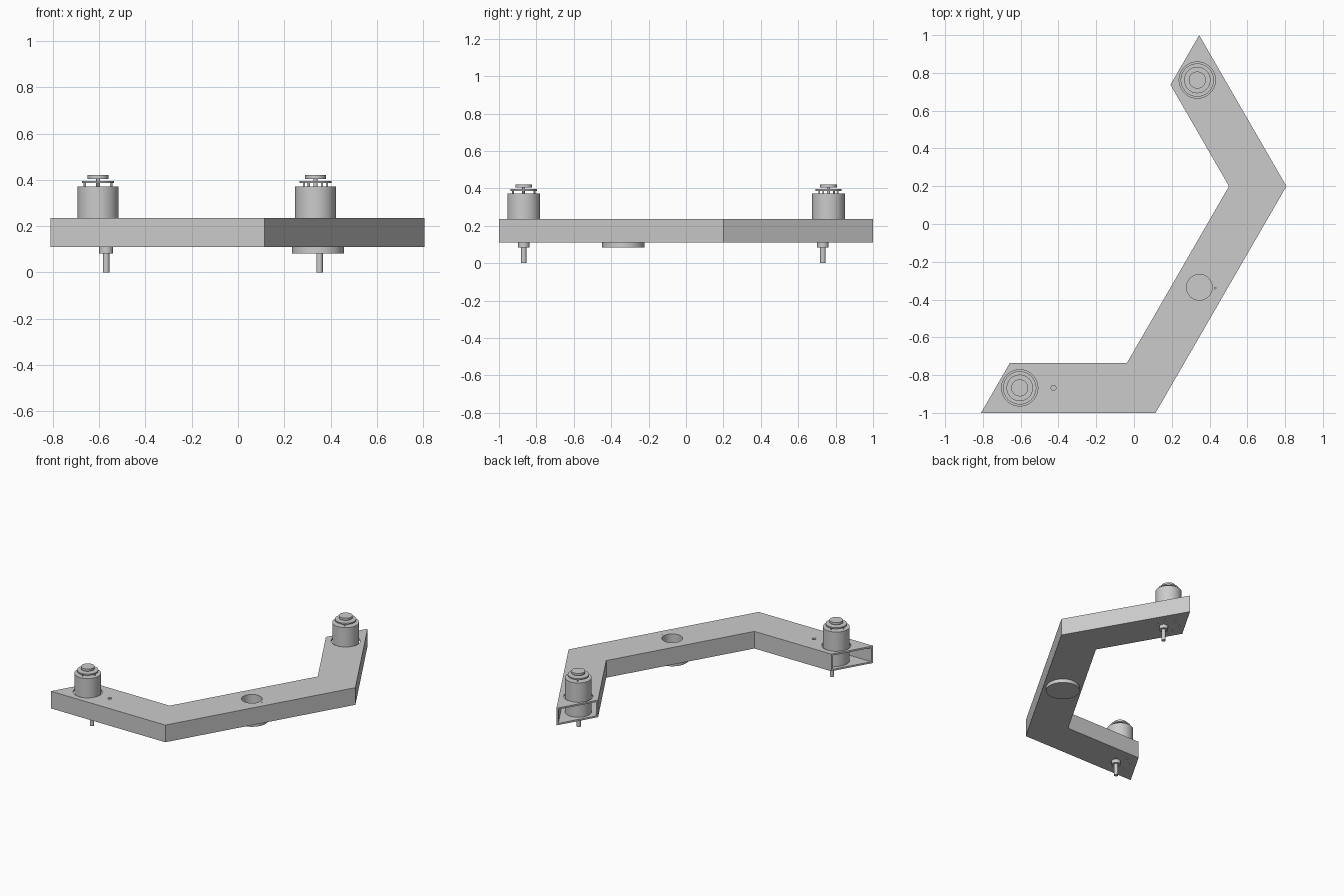
import bpy, bmesh, math
from mathutils import Vector

cube = bpy.data.objects.get("Cube")
if cube:
    bpy.data.objects.remove(cube, do_unlink=True)

grey = bpy.data.materials.new("metal grey")
grey.use_nodes = True
grey.diffuse_color = (0.6, 0.6, 0.6, 1)
grey.node_tree.nodes["Principled BSDF"].inputs["Base Color"].default_value = (0.6, 0.6, 0.6, 1)

BOTTOM, TOP, WALL, WIDTH = 0.11, 0.235, 0.012, 0.265


def finish(name, bm):
    bmesh.ops.recalc_face_normals(bm, faces=bm.faces)
    mesh = bpy.data.meshes.new(name)
    bm.to_mesh(mesh)
    bm.free()
    mesh.materials.append(grey)
    ob = bpy.data.objects.new(name, mesh)
    bpy.context.collection.objects.link(ob)
    return ob


def select(ob):
    bpy.ops.object.select_all(action='DESELECT')
    ob.select_set(True)
    bpy.context.view_layer.objects.active = ob


def smooth(ob):
    select(ob)
    bpy.ops.object.shade_smooth_by_angle(angle=math.radians(35))


def lathe(bm, profile, x, y, n=48):
    """Revolve (radius, z) points about a vertical axis; zero radius closes the end."""
    rings = []
    for r, z in profile:
        if r == 0:
            rings.append([bm.verts.new((x, y, z))] * n)
        else:
            rings.append([bm.verts.new((x + r * math.cos(math.tau * i / n),
                                        y + r * math.sin(math.tau * i / n), z)) for i in range(n)])
    for a, b in zip(rings, rings[1:]):
        for i in range(n):
            j = (i + 1) % n
            quad = list(dict.fromkeys((a[i], a[j], b[j], b[i])))
            bm.faces.new(quad)


def cylinder(bm, r, low, high, x, y, n=48):
    lathe(bm, [(0, low), (r, low), (r, high), (0, high)], x, y, n)


# Bent box tube, open at both ends: outer and inner corner at each mitre
stations = [((-0.81, -1), (-0.657, -0.735)), ((0.114, -1), (-0.037, -0.735)),
            ((0.807, 0.2), (0.503, 0.2)), ((0.345, 1), (0.193, 0.737))]
bm = bmesh.new()
f = WALL / WIDTH
rings = []
for outer, inner in stations:
    o, i = Vector(outer), Vector(inner)
    ring = []
    for margin, lift in ((0, 0), (f, WALL)):
        for t, z in ((margin, BOTTOM + lift), (1 - margin, BOTTOM + lift),
                     (1 - margin, TOP - lift), (margin, TOP - lift)):
            ring.append(bm.verts.new((*o.lerp(i, t), z)))
    rings.append(ring)
for a, b in zip(rings, rings[1:]):
    for base in (0, 4):
        for k in range(4):
            p, q = base + k, base + (k + 1) % 4
            bm.faces.new((a[p], a[q], b[q], b[p]))
for ring in (rings[0], rings[-1]):
    for k in range(4):
        q = (k + 1) % 4
        bm.faces.new((ring[k], ring[q], ring[q + 4], ring[k + 4]))
tube = finish("bent_box_tube", bm)

# Motor positions and the direction of each arm towards the middle
motors = {"front": ((-0.605, -0.8675), 0), "back": ((0.335, 0.762), math.radians(-60))}
hub = (0.346, -0.335)

# Holes in the tube
bm = bmesh.new()
for (x, y), angle in motors.values():
    cylinder(bm, 0.096, TOP - 0.03, TOP + 0.05, x, y)
    for k in range(6):
        a = angle + math.radians(30 + 60 * k)
        cylinder(bm, 0.007, BOTTOM - 0.02, BOTTOM + 0.02,
                 x + 0.073 * math.cos(a), y + 0.073 * math.sin(a), 12)
cylinder(bm, 0.068, TOP - 0.03, TOP + 0.05, *hub)
cylinder(bm, 0.013, TOP - 0.03, TOP + 0.05, -0.426, -0.8675, 24)
cylinder(bm, 0.004, TOP - 0.03, TOP + 0.05, 0.43, -0.34, 12)
cutter = finish("hole_cutter", bm)
cutter.hide_render = True
cut = tube.modifiers.new("holes", 'BOOLEAN')
cut.operation = 'DIFFERENCE'
cut.solver = 'EXACT'
cut.object = cutter
select(tube)
bpy.ops.object.modifier_apply(modifier=cut.name)
bpy.data.objects.remove(cutter, do_unlink=True)
smooth(tube)

# Hub: flange under the tube with a sleeve up to the top wall
bm = bmesh.new()
lathe(bm, [(0, 0.083), (0.113, 0.083), (0.113, BOTTOM), (0.074, BOTTOM), (0.074, TOP - WALL),
           (0.068, TOP - WALL), (0.068, BOTTOM + WALL), (0, BOTTOM + WALL)], *hub)
smooth(finish("hub_flange", bm))

# Geared motors with encoder discs on top and offset shafts below
for side, ((x, y), angle) in motors.items():
    bm = bmesh.new()
    cylinder(bm, 0.088, BOTTOM + WALL, 0.372, x, y)
    smooth(finish(side + "_motor_body", bm))

    bm = bmesh.new()
    cylinder(bm, 0.008, 0.372, 0.406, x, y, 16)
    for k in range(4):
        a = angle + math.radians(90 * k)
        cylinder(bm, 0.005, 0.372, 0.388, x + 0.057 * math.cos(a), y + 0.057 * math.sin(a), 12)
    smooth(finish(side + "_encoder_posts", bm))

    bm = bmesh.new()
    cylinder(bm, 0.07, 0.387, 0.396, x, y)
    smooth(finish(side + "_encoder_board", bm))

    bm = bmesh.new()
    cylinder(bm, 0.045, 0.405, 0.421, x, y)
    smooth(finish(side + "_encoder_magnet", bm))

    sx, sy = x + 0.035 * math.cos(angle), y + 0.035 * math.sin(angle)
    bm = bmesh.new()
    lathe(bm, [(0, 0), (0.014, 0), (0.014, 0.083), (0.03, 0.083), (0.03, BOTTOM + 0.006),
               (0, BOTTOM + 0.006)], sx, sy, 32)
    smooth(finish(side + "_output_shaft", bm))
